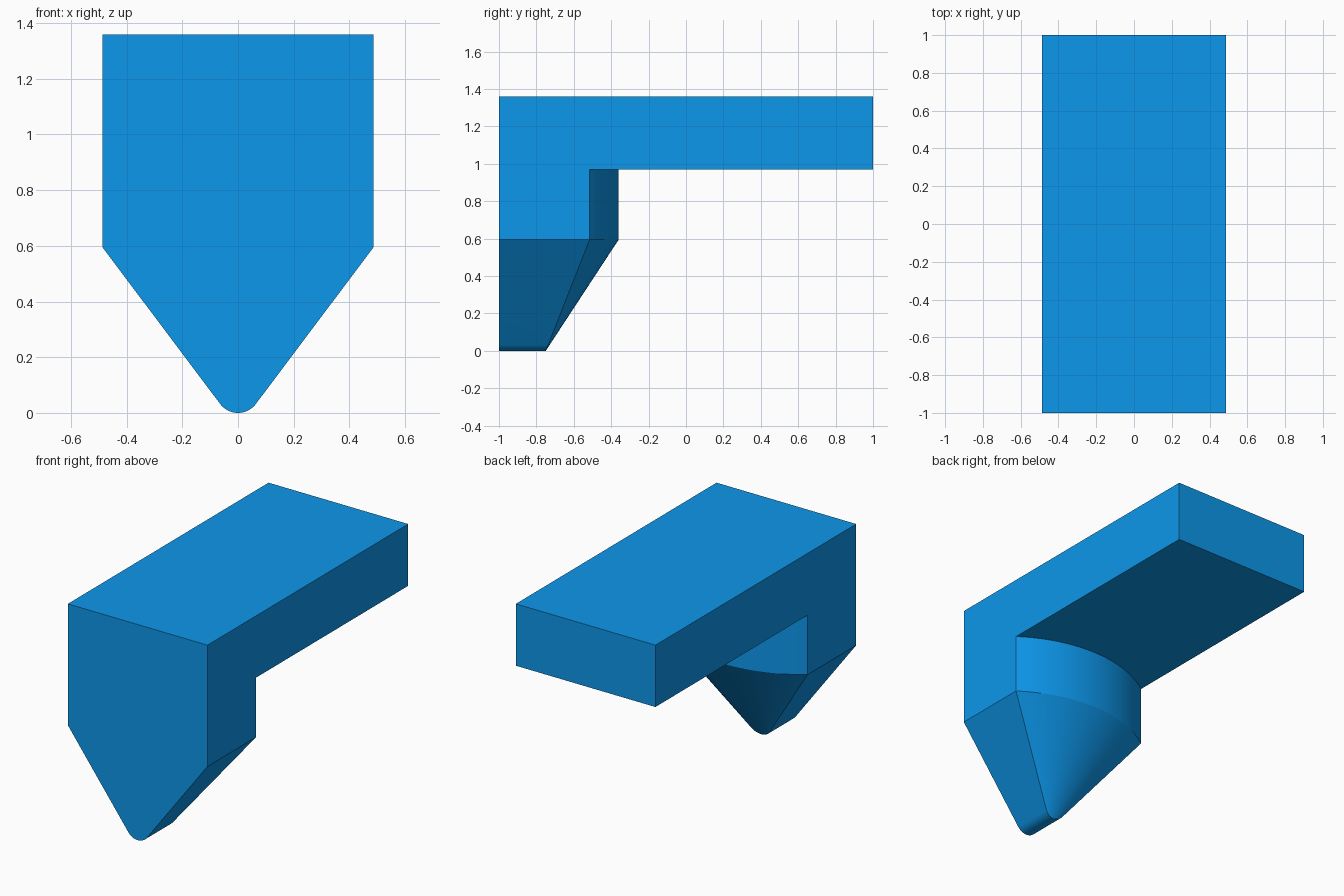
import bpy, bmesh
from math import sin, cos, asin, radians

if "Cube" in bpy.data.objects:
    bpy.data.objects.remove(bpy.data.objects["Cube"])

W = 0.487                          # half width
Z_TOP, Z_BEAM, Z_TAPER = 1.36, 0.97, 0.595
R_POST, R_TIP = 0.842, 0.08        # curved back of post, rounded tip
N = 32

bm = bmesh.new()


def v(x, y, z):
    return bm.verts.new((x, y, z))


def strip(a, b):
    for i in range(len(a) - 1):
        bm.faces.new((a[i], a[i + 1], b[i + 1], b[i]))


# Curved rows running left to right: post back and rounded tip
upper, lower, tip_back, tip_front = [], [], [], []
for i in range(N + 1):
    t = 2 * i / N - 1
    a = t * asin(W / R_POST)
    x, y = R_POST * sin(a), -0.36 - R_POST * (1 - cos(a))
    upper.append(v(x, y, Z_BEAM))
    lower.append(v(x, y, Z_TAPER))
    b = t * radians(53.1)
    x, z = R_TIP * sin(b), R_TIP * (1 - cos(b))
    tip_back.append(v(x, -0.75 + 0.395 * z, z))
    tip_front.append(v(x, -1, z))

# Post back wall, tapered cone, rounded keel
strip(upper, lower)
strip(lower, tip_back)
strip(tip_back, tip_front)

# Flat sides and slopes, left then right
corners = []
for s, k in ((-1, 0), (1, N)):
    low, top = v(s * W, -1, Z_TAPER), v(s * W, -1, Z_TOP)
    back_top, back_low = v(s * W, 1, Z_TOP), v(s * W, 1, Z_BEAM)
    bm.faces.new((low, lower[k], upper[k], back_low, back_top, top))
    bm.faces.new((low, lower[k], tip_back[k], tip_front[k]))
    corners.append((low, top, back_top, back_low))

# Front, top, back end and underside of the beam
L, R = corners
bm.faces.new(tip_front + [R[0], R[1], L[1], L[0]])
bm.faces.new((L[1], R[1], R[2], L[2]))
bm.faces.new((L[2], R[2], R[3], L[3]))
bm.faces.new(upper + [R[3], L[3]])
bmesh.ops.recalc_face_normals(bm, faces=bm.faces)

mesh = bpy.data.meshes.new("bracket")
bm.to_mesh(mesh)
bm.free()
obj = bpy.data.objects.new("bracket", mesh)
bpy.context.collection.objects.link(obj)

# Blue plastic
mat = bpy.data.materials.new("blue")
mat.diffuse_color = (0.004, 0.31, 0.83, 1)
mat.use_nodes = True
mat.node_tree.nodes["Principled BSDF"].inputs["Base Color"].default_value = mat.diffuse_color
mesh.materials.append(mat)

bpy.context.view_layer.objects.active = obj
obj.select_set(True)
bpy.ops.object.shade_smooth_by_angle(angle=radians(25))
